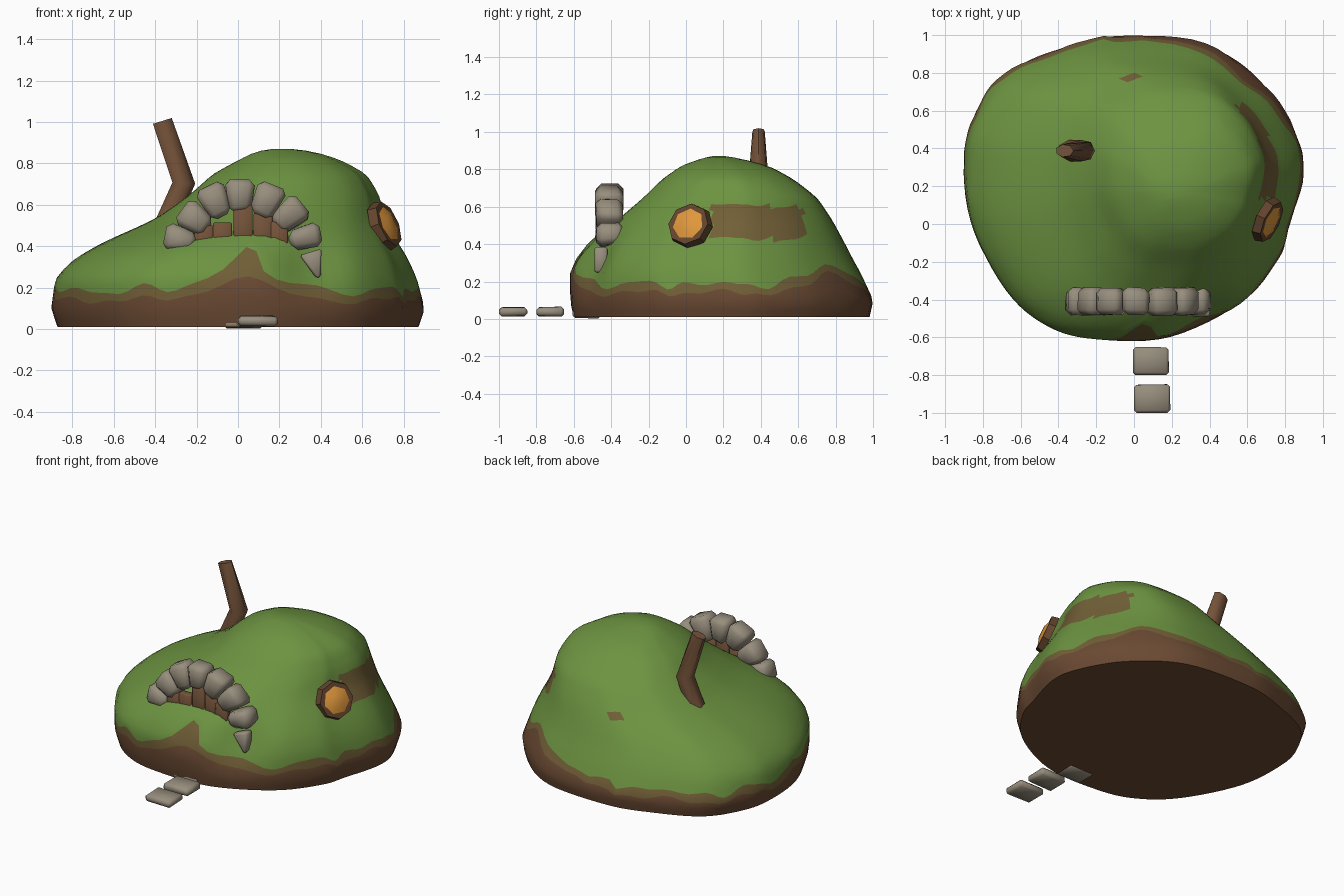
import bpy, bmesh, math, random
from mathutils import Vector, Matrix

random.seed(4)
cube = bpy.data.objects.get("Cube")
if cube:
    bpy.data.objects.remove(cube)


def material(name, r, g, b):
    m = bpy.data.materials.new(name)
    m.use_nodes = True
    m.diffuse_color = (r, g, b, 1)
    m.node_tree.nodes["Principled BSDF"].inputs["Base Color"].default_value = (r, g, b, 1)
    return m


GRASS = material("grass_green", .15, .29, .052)
SOIL = material("soil_brown", .145, .068, .033)
MOSSY = material("mossy_soil", .165, .115, .038)
STONE = material("stone_grey", .31, .27, .205)
WOOD = material("wood_brown", .175, .086, .042)
FRAME = material("frame_brown", .125, .058, .027)
PANE = material("window_amber", .74, .31, .045)


def finish(bm, name, mats, angle=40):
    bmesh.ops.recalc_face_normals(bm, faces=bm.faces)
    mesh = bpy.data.meshes.new(name)
    bm.to_mesh(mesh)
    bm.free()
    obj = bpy.data.objects.new(name, mesh)
    bpy.context.collection.objects.link(obj)
    for m in mats:
        mesh.materials.append(m)
    bpy.ops.object.select_all(action='DESELECT')
    obj.select_set(True)
    bpy.context.view_layer.objects.active = obj
    bpy.ops.object.shade_smooth_by_angle(angle=math.radians(angle))


def block(name, centre, size, mat, turn=0, taper=1, bevel=.01, jitter=0):
    """Bevelled box; taper narrows its lower end, turn rotates it in the front plane."""
    bm = bmesh.new()
    bmesh.ops.create_cube(bm, size=1)
    for v in bm.verts:
        if v.co.z < 0:
            v.co.x *= taper
        v.co = Vector(a * b + random.uniform(-jitter, jitter) for a, b in zip(v.co, size))
    bmesh.ops.bevel(bm, geom=bm.edges[:], offset=bevel, segments=1, affect='EDGES')
    bm.transform(Matrix.Translation(centre) @ Matrix.Rotation(turn, 4, 'Y'))
    finish(bm, name, [mat], 60)


# Hill: footprint outline, and bounds of its contour at each height
OUTLINE = [(-.1, 1), (.38, .96), (.7, .74), (.87, .46), (.9, .26), (.83, 0),
           (.77, -.18), (.57, -.42), (.2, -.6), (-.2, -.61), (-.46, -.54), (-.68, -.35),
           (-.87, .02), (-.9, .38), (-.84, .6), (-.69, .8), (-.4, .93)]
LEVELS = [(.01, -.87, .87, -.59, .98), (.1, -.9, .9, -.61, 1), (.25, -.88, .86, -.61, .93),
          (.34, -.79, .82, -.57, .88), (.42, -.65, .77, -.5, .84), (.53, -.4, .71, -.36, .78),
          (.65, -.23, .68, -.22, .7), (.75, -.12, .62, -.12, .57), (.82, .01, .49, -.02, .44),
          (.86, .09, .36, .09, .28), (.872, .18, .24, .15, .2)]


def smooth_loop(points, steps):
    """Closed Catmull-Rom curve through the points."""
    out, n = [], len(points)
    for i in range(n):
        a, b, c, d = (Vector(points[(i + k) % n]) for k in (-1, 0, 1, 2))
        for s in range(steps):
            t = s / steps
            out.append(b + (c - a) * t / 2 + (a - 2.5 * b + 2 * c - d / 2) * t * t
                       + (1.5 * (b - c) + (d - a) / 2) * t ** 3)
    return out


def bump(a, centre, width):
    return math.exp(-((a - centre) / width) ** 2)


def on_hill(p, z):
    """Point of the contour at height z in the direction of outline point p."""
    for lo, hi in zip(LEVELS, LEVELS[1:]):
        if z <= hi[0] + 1e-6:
            break
    f = (z - lo[0]) / (hi[0] - lo[0])
    x0, x1, y0, y1 = (a + (b - a) * f for a, b in zip(lo[1:], hi[1:]))
    x = (x0 + x1) / 2 + p.x / .9 * (x1 - x0) / 2
    y = (y0 + y1) / 2 + (p.y - .195) / .805 * (y1 - y0) / 2
    if y < 0:  # hollow beside the arch
        y += .07 * bump(x, .35, .14) * bump(z, .31, .14)
    return x, y, z


UPPER = 22
bm = bmesh.new()
columns = []
for i, p in enumerate(smooth_loop(OUTLINE, 6)):
    ragged = math.sin(i * .55) + .7 * math.sin(i * 1.27 + 1)
    soil = .14 + .013 * ragged + .12 * bump(p.x, .6, .2) * bump(p.y, .85, .2)
    if p.x < .1 and p.y > .2:
        soil -= .025
    moss = soil + .045 + .012 * math.sin(i * .83 + 2)
    if p.y < 0:  # worn earth below the door
        soil += .1 * bump(p.x, .02, .22)
        moss += .1 * bump(p.x, .02, .25) + .12 * bump(p.x, .02, .07)
    heights = [.01 + (soil - .01) * f for f in (0, .25, .6, 1)] + [moss]
    heights += [moss + (.872 - moss) * (1 - (1 - k / UPPER) ** 1.4) for k in range(1, UPPER + 1)]
    columns.append([bm.verts.new(on_hill(p, z)) for z in heights])
for a, b in zip(columns, columns[1:] + columns[:1]):
    for k in range(len(a) - 1):
        face = bm.faces.new((a[k], b[k], b[k + 1], a[k + 1]))
        c = face.calc_center_median()
        face.material_index = 1 if k < 3 else 2 if k == 3 else 0
        side_patch = c.x > .5 and .13 < c.y < .63 and .42 + .08 * abs(c.y - .4) < c.z < .6
        back_patch = abs(c.x + .03) < .05 and .765 < c.y < .795
        if k > 3 and (side_patch or back_patch):
            face.material_index = 2
bm.faces.new([c[-1] for c in columns])
bm.faces.new([c[0] for c in columns]).material_index = 1
inner = [v for c in columns for v in c[6:]]
for _ in range(2):
    bmesh.ops.smooth_vert(bm, verts=inner, factor=.3,
                          use_axis_x=True, use_axis_y=True, use_axis_z=True)
finish(bm, "hill", [GRASS, SOIL, MOSSY], 60)

# Stone arch over the door: x, z, width, height
ARCH = [(-.28, .435, .13, .15), (-.21, .53, .15, .16), (-.11, .62, .15, .165),
        (.01, .645, .145, .155), (.14, .62, .15, .165), (.25, .55, .15, .16),
        (.325, .445, .125, .155)]
for i, (x, z, w, h) in enumerate(ARCH):
    block(f"arch_stone_{i + 1}", (x, -.41, z), (w, .145, h), STONE,
          turn=math.atan2(x - .02, z - .36), taper=.72, bevel=.028, jitter=.006)
block("arch_end_stone", (.37, -.455, .31), (.11, .07, .13), STONE,
      turn=-.3, taper=.2, bevel=.01)

# Door planks
for i, (x, top) in enumerate([(-.165, .5), (-.075, .515), (.025, .6), (.12, .56), (.195, .52)]):
    block(f"door_plank_{i + 1}", (x, -.44, (top + .35) / 2), (.092, .05, top - .35), WOOD, bevel=.006)

# Stepping stones, the last one tucked under the hill
for i, (x, y, z) in enumerate([(.095, -.925, .038), (.09, -.725, .038), (.025, -.53, .028)]):
    block(f"stepping_stone_{i + 1}", (x, y, z), (.19, .15, .05), STONE, bevel=.014, jitter=.003)

# Bent chimney trunk: x, z, radius across x, radius across y, tilt
bm = bmesh.new()
rings = []
for x, z, rx, ry, tilt in [(-.39, .42, .058, .06, .45), (-.265, .705, .058, .058, .05),
                           (-.368, 1.005, .05, .034, -.3)]:
    place = Matrix.Translation((x, .388, z)) @ Matrix.Rotation(tilt, 4, 'Y')
    rings.append([bm.verts.new(place @ Vector((rx * math.cos(a), ry * math.sin(a), 0)))
                  for a in (math.tau * k / 7 for k in range(7))])
for a, b in zip(rings, rings[1:]):
    for k in range(7):
        bm.faces.new((a[k], a[(k + 1) % 7], b[(k + 1) % 7], b[k]))
bm.faces.new(rings[0])
bm.faces.new(rings[-1])
finish(bm, "chimney_trunk", [WOOD], 55)

# Round side window: frame disc and bulging pane
facing = Vector((.85, -.39, .36)).normalized()
turn = facing.to_track_quat('Z', 'Y').to_matrix().to_4x4()
for name, sides, r1, r2, depth, out, mat in [("window_frame", 8, .126, .116, .046, 0, FRAME),
                                             ("window_pane", 7, .094, .04, .018, .03, PANE)]:
    bm = bmesh.new()
    bmesh.ops.create_cone(bm, cap_ends=True, segments=sides, radius1=r1, radius2=r2, depth=depth)
    bm.transform(Matrix.Translation(Vector((.71, .02, .5)) + facing * out) @ turn)
    finish(bm, name, [mat], 30)
